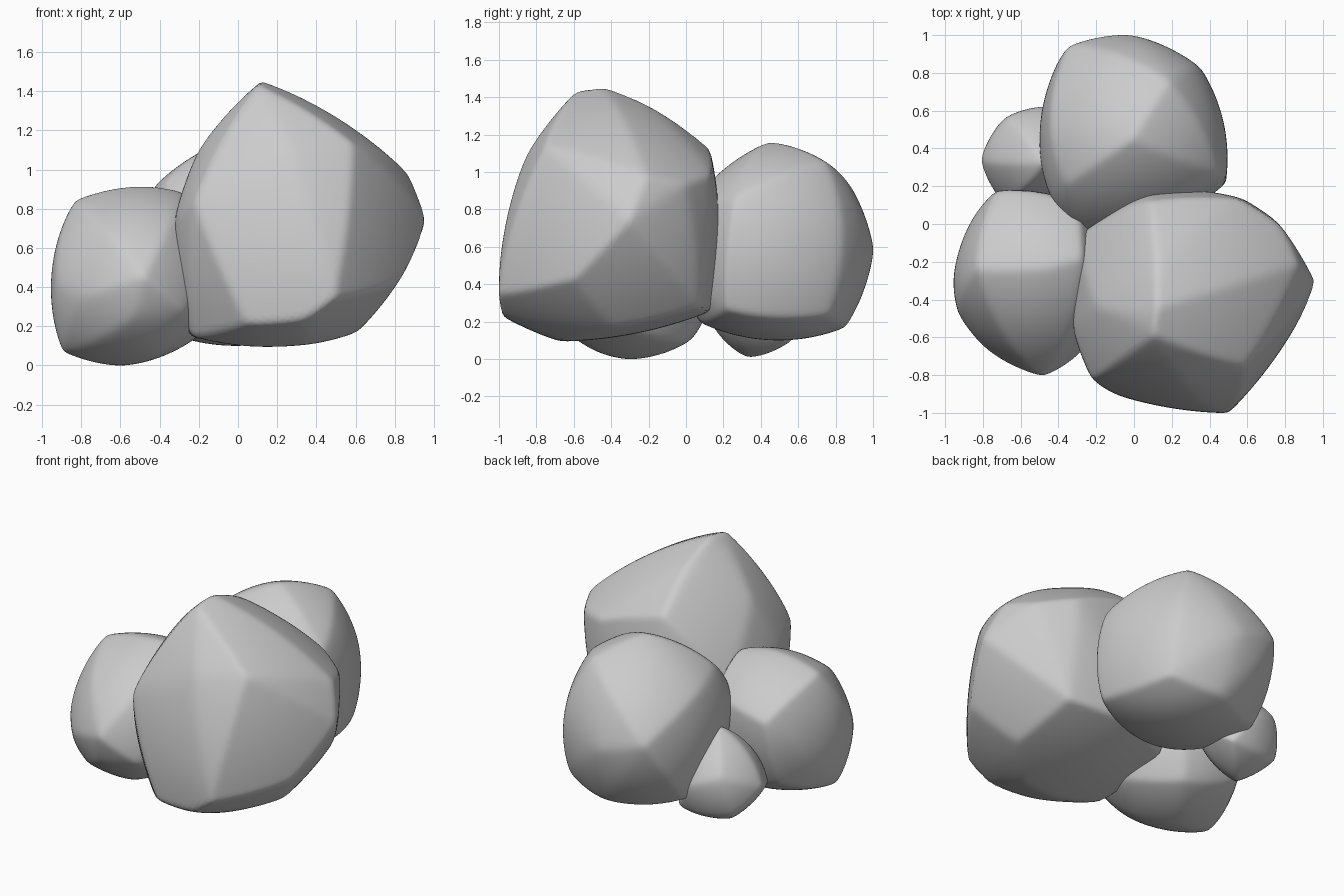
import bpy, math
from itertools import combinations
from mathutils import Vector


def facet_spheres(pts, R):
    """Centres of all radius-R balls touching three corners and holding the rest."""
    centres = []
    for a, b, c in combinations(pts, 3):
        u, v = b - a, c - a
        n = u.cross(v)
        if n.length < 1e-6:
            continue
        m = (v.length_squared * n.cross(u) + u.length_squared * v.cross(n)) / (2 * n.length_squared)
        h2 = R * R - m.length_squared
        if h2 <= 0:
            continue
        off = n.normalized() * math.sqrt(h2)
        for ctr in (a + m + off, a + m - off):
            if all((p - ctr).length <= R + 1e-5 for p in pts):
                centres.append(ctr)
    return centres


def boulder(name, corners, R, lo, hi, k=190):
    """Bulging faceted stone: softened intersection of spheres, fitted to a box."""
    pts = [Vector(p) for p in corners]
    o = sum(pts, Vector()) / len(pts)
    offs = [o - c for c in facet_spheres(pts, R)]
    bpy.ops.mesh.primitive_ico_sphere_add(subdivisions=6, radius=1)
    ob = bpy.context.object
    ob.name = name
    verts = ob.data.vertices
    for v in verts:
        d = v.co.normalized()
        ts = []
        for w in offs:
            b = w.dot(d)
            ts.append(-b + math.sqrt(b * b - w.length_squared + R * R))
        t0 = min(ts)
        t = t0 - math.log(sum(math.exp(-k * (t - t0)) for t in ts)) / k
        v.co = o + d * t
    for i in range(3):
        mn = min(v.co[i] for v in verts)
        mx = max(v.co[i] for v in verts)
        s = (hi[i] - lo[i]) / (mx - mn)
        for v in verts:
            v.co[i] = lo[i] + (v.co[i] - mn) * s
    bpy.ops.object.shade_smooth()
    return ob


# Large front boulder
boulder("large_boulder", [
    (0.12, -0.42, 1.445), (0.10, -0.57, 1.42), (0.58, -0.73, 1.13), (0.62, -0.24, 1.12),
    (0.27, -0.83, 1.09), (0.86, -0.20, 0.97), (0.77, 0.00, 0.93), (0.95, -0.29, 0.74),
    (0.82, -0.57, 0.43), (0.60, -0.38, 0.16), (0.49, -0.98, 0.34), (0.34, -0.96, 0.23),
    (0.05, -0.91, 0.21), (0.05, -0.65, 0.09), (0.35, -0.62, 0.10), (-0.23, -0.58, 0.14),
    (-0.22, -0.80, 0.83), (-0.32, -0.55, 0.75), (-0.19, -0.42, 1.12), (-0.06, -0.46, 1.28),
    (-0.29, -0.06, 0.70), (0.08, 0.13, 1.12), (0.13, -0.20, 1.355), (0.55, 0.14, 0.98),
    (0.12, 0.15, 0.25), (0.58, 0.08, 0.28), (-0.25, -0.02, 0.25),
], 2.2, (-0.325, -1.0, 0.095), (0.95, 0.18, 1.445))

# Left boulder
boulder("left_boulder", [
    (-0.47, -0.80, 0.45), (-0.60, -0.56, 0.70), (-0.81, -0.24, 0.83), (-0.46, -0.24, 0.90),
    (-0.70, 0.17, 0.62), (-0.53, -0.73, 0.24), (-0.87, -0.35, 0.07), (-0.42, -0.50, 0.06),
    (-0.40, 0.00, 0.09), (-0.19, -0.30, 0.16), (-0.16, -0.38, 0.62), (-0.30, 0.10, 0.68),
    (-0.28, -0.67, 0.27), (-0.73, 0.06, 0.19), (-0.60, -0.30, 0.00), (-0.28, -0.18, 0.87),
    (-0.90, -0.48, 0.42), (-0.75, -0.67, 0.35),
], 0.9, (-0.955, -0.80, 0.0), (-0.14, 0.18, 0.912))

# Back boulder
boulder("back_boulder", [
    (0.00, 0.43, 1.15), (0.20, 0.74, 1.04), (-0.35, 0.19, 0.94), (-0.33, 0.93, 0.67),
    (0.47, 0.25, 0.85), (0.34, 0.82, 0.72), (0.03, 0.84, 0.19), (0.36, 0.75, 0.26),
    (0.45, 0.20, 0.28), (-0.42, 0.60, 0.23), (-0.29, -0.04, 0.70), (-0.28, 0.06, 0.26),
    (0.12, 0.02, 0.60), (-0.43, 0.46, 0.89), (0.00, 0.99, 0.58), (-0.42, 0.11, 0.70),
], 1.0, (-0.50, -0.04, 0.10), (0.495, 1.0, 1.155))

# Small pebble tucked in behind
boulder("small_pebble", [
    (-0.80, 0.36, 0.28), (-0.70, 0.18, 0.22), (-0.49, 0.35, 0.59), (-0.48, 0.61, 0.30),
    (-0.66, 0.56, 0.38), (-0.57, 0.35, 0.02), (-0.36, 0.55, 0.12), (-0.28, 0.32, 0.30),
    (-0.70, 0.51, 0.13),
], 0.52, (-0.805, 0.12, 0.012), (-0.25, 0.62, 0.60))
